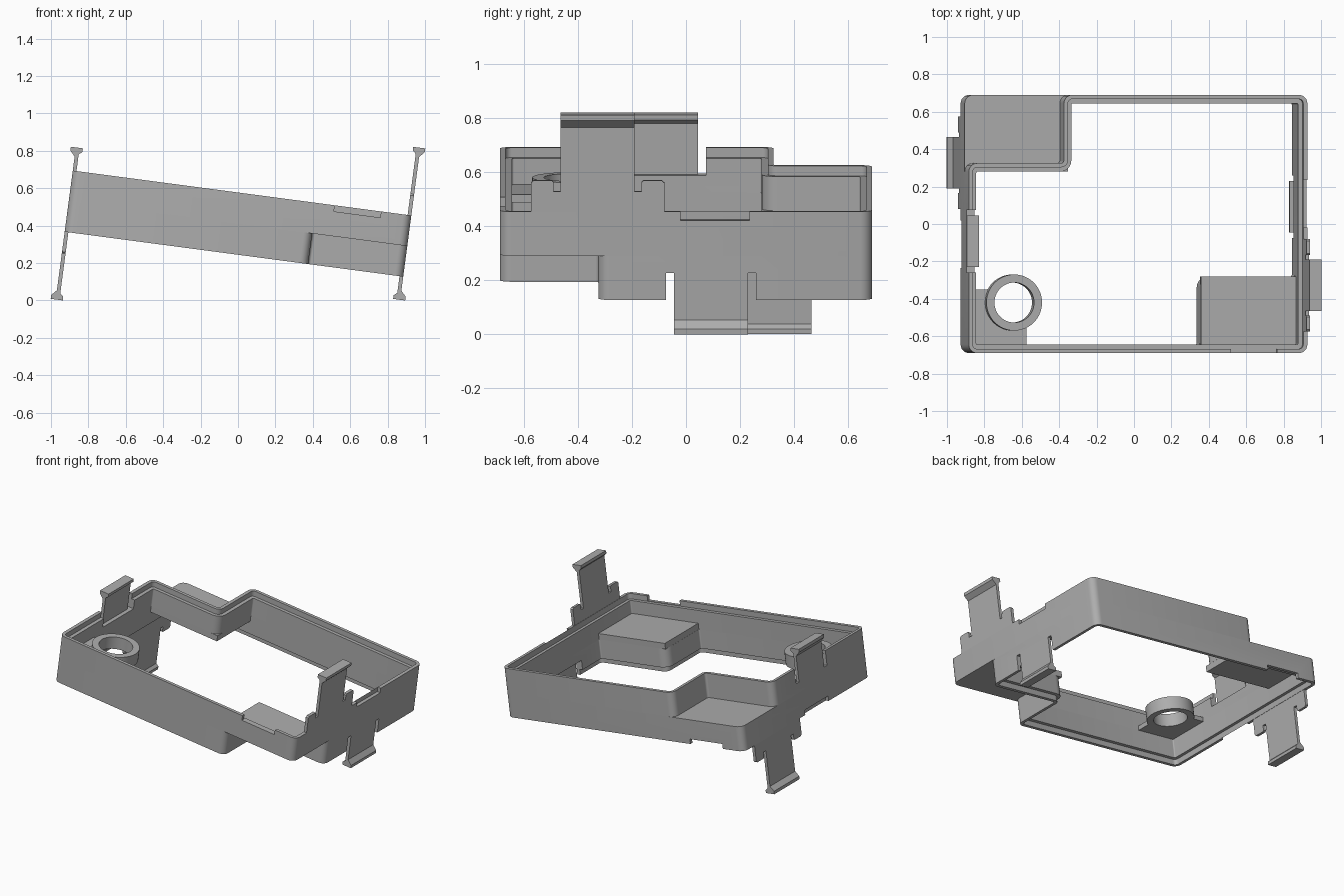
import bpy, bmesh, math
from mathutils import Matrix, Vector

cube = bpy.data.objects.get("Cube")
if cube:
    bpy.data.objects.remove(cube, do_unlink=True)

grey = bpy.data.materials.new("plain grey")
grey.use_nodes = True
colour = (0.42, 0.42, 0.42, 1)
grey.diffuse_color = colour
grey.node_tree.nodes["Principled BSDF"].inputs["Base Color"].default_value = colour

# Half sizes of the frame and the shared tilt of every part
U, Y, H, WALL, LIP = 0.913, 0.69, 0.165, 0.045, 0.022
STEP_U, STEP_Y = -0.40, 0.325
TILT = Matrix.Translation((0, 0, 0.411)) @ Matrix.Rotation(math.radians(7.55), 4, 'Y')


def make(name, bm):
    bmesh.ops.recalc_face_normals(bm, faces=bm.faces)
    mesh = bpy.data.meshes.new(name)
    bm.to_mesh(mesh)
    bm.free()
    mesh.materials.append(grey)
    obj = bpy.data.objects.new(name, mesh)
    bpy.context.collection.objects.link(obj)
    return obj


def add_box(bm, lo, hi):
    size = [b - a for a, b in zip(lo, hi)]
    mid = [(a + b) / 2 for a, b in zip(lo, hi)]
    bmesh.ops.create_cube(bm, size=1, matrix=Matrix.Translation(mid) @ Matrix.Diagonal((*size, 1)))


def box(name, lo, hi):
    bm = bmesh.new()
    add_box(bm, lo, hi)
    return make(name, bm)


def prism(name, points, depth):
    """Extrude a closed outline of 3D points along a vector."""
    bm = bmesh.new()
    face = bm.faces.new([bm.verts.new(p) for p in points])
    out = bmesh.ops.extrude_face_region(bm, geom=[face])
    verts = [g for g in out["geom"] if isinstance(g, bmesh.types.BMVert)]
    bmesh.ops.translate(bm, verts=verts, vec=depth)
    return make(name, bm)


def loft(name, loops):
    """Join equal closed loops into a closed ring of walls."""
    bm = bmesh.new()
    rows = [[bm.verts.new(p) for p in loop] for loop in loops]
    n = len(rows[0])
    for a, b in zip(rows, rows[1:] + rows[:1]):
        for i in range(n):
            j = (i + 1) % n
            bm.faces.new((a[i], a[j], b[j], b[i]))
    return make(name, bm)


def cut(obj, cutter):
    """Subtract a cutter for good and discard it."""
    mod = obj.modifiers.new("cut", 'BOOLEAN')
    mod.operation, mod.solver, mod.object = 'DIFFERENCE', 'EXACT', cutter
    deps = bpy.context.evaluated_depsgraph_get()
    mesh = bpy.data.meshes.new_from_object(obj.evaluated_get(deps))
    obj.modifiers.clear()
    obj.data = mesh
    bpy.data.objects.remove(cutter, do_unlink=True)


def outline(d, w, segs=6):
    """Rounded plan of the stepped frame, inset by d, at height w."""
    pts = [Vector(p) for p in ((-U + d, -Y + d), (U - d, -Y + d), (U - d, Y - d),
                               (STEP_U + d, Y - d), (STEP_U + d, STEP_Y - d), (-U + d, STEP_Y - d))]
    loop = []
    for i, p in enumerate(pts):
        a = (pts[i - 1] - p).normalized()
        b = (pts[(i + 1) % len(pts)] - p).normalized()
        r = 0.015 + d if i == 4 else max(0.045 - d, 0.008)
        centre = p + (a + b) * r
        for k in range(segs + 1):
            t = k / segs * math.pi / 2
            q = centre - b * r * math.cos(t) - a * r * math.sin(t)
            loop.append((q.x, q.y, w))
    return loop


def circle(r, w, n=48):
    return [(-0.657 + r * math.cos(k * math.tau / n), -0.42 + r * math.sin(k * math.tau / n), w)
            for k in range(n)]


def hook(name, side, y0, y1, tip):
    """Barbed end of a snap tab."""
    profile = ((0.893, -0.05), (0.913, -0.05), (0.94, -0.02), (0.94, 0),
               (0.875, 0), (0.875, -0.02), (0.893, -0.035))
    return prism(name, [(side * u, y0, tip + w) for u, w in profile], (0, y1 - y0, 0))


# Half of the frame: stepped wall with a lowered inner ledge on its rim
section = ((0, 0), (0, H), (LIP, H), (LIP, H - 0.037), (WALL, H - 0.037), (WALL, 0))
wall = loft("frame_wall", [outline(d, w) for d, w in section])
bm = bmesh.new()
add_box(bm, (-1, -0.26, 0.065), (-0.8, 0.075, 0.3))       # gap for the thin tab
add_box(bm, (U - LIP, -0.02, 0.132), (1, 0.235, 0.3))     # side rim notch
add_box(bm, (0.5, -1, 0.132), (0.75, -Y + LIP, 0.3))      # front rim notch
cut(wall, make("notch_cutter", bm))

half = [wall]
half.append(box("corner_shelf", (0.356, -Y + 0.02, 0), (U - 0.02, -0.28, 0.04)))

# Thin snap tab standing between two slots
half.append(box("slotted_tab", (-U, -0.23, 0.065), (-0.893, 0.045, 0.25)))
half.append(hook("slotted_tab_hook", -1, -0.23, 0.045, 0.29))

# Tall snap tab with a shorter wing on each side
mid_y, right = -0.3275, ((0.2475, H), (0.2475, 0.272), (0.2375, 0.281), (0.17, 0.281),
                         (0.163, 0.274), (0.163, 0.24), (0.1375, 0.24), (0.1375, 0.49))
shape = [(mid_y + y, w) for y, w in right] + [(mid_y - y, w) for y, w in reversed(right)]
half.append(prism("winged_tab", [(0.893, y, w) for y, w in shape], (0.02, 0, 0)))
half.append(hook("winged_tab_hook", 1, -0.465, -0.19, 0.53))

# The other half is the same set of parts turned through the centre
parts = []
for obj in half:
    twin = obj.copy()
    twin.data = obj.data.copy()
    bpy.context.collection.objects.link(twin)
    twin.data.transform(Matrix.Scale(-1, 4))
    twin.data.flip_normals()
    twin.name = "lower_" + obj.name
    obj.name = "upper_" + obj.name
    parts += [obj, twin]

# Ring holder in one corner, on a flat bracket
bracket = box("ring_bracket", (-0.89, -0.67, 0), (-0.585, -0.35, 0.03))
cut(bracket, prism("hole_cutter", circle(0.12, -0.1), (0, 0, 0.3)))
ring = loft("corner_ring", [circle(0.15, 0), circle(0.15, 0.085), circle(0.107, 0.085), circle(0.107, 0)])
parts += [bracket, ring]

# Tilt everything and shade it
bpy.ops.object.select_all(action='DESELECT')
for obj in parts:
    obj.data.transform(TILT)
    obj.select_set(True)
bpy.context.view_layer.objects.active = wall
bpy.ops.object.shade_smooth_by_angle(angle=math.radians(30))
